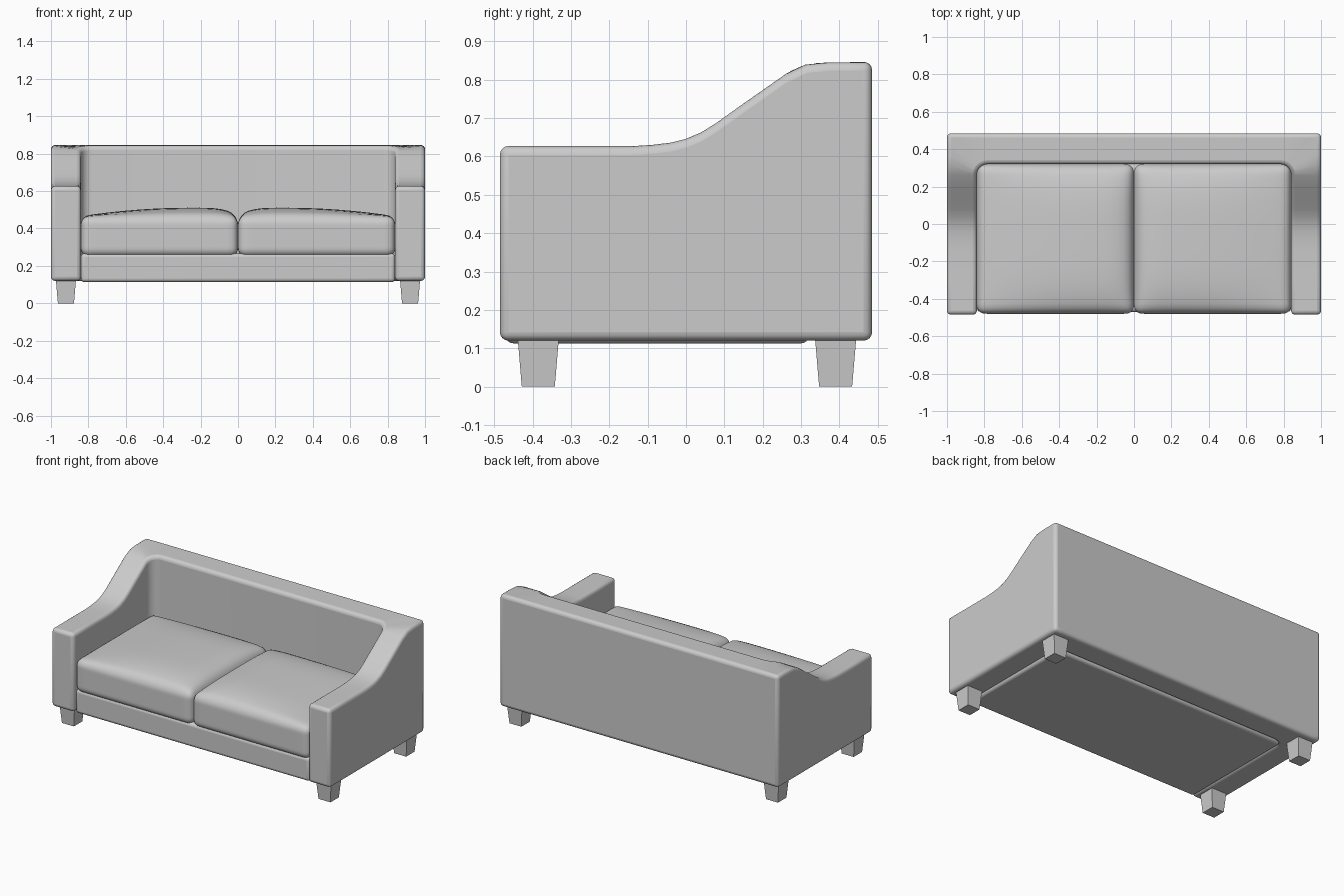
import bpy, bmesh, math
from mathutils import Vector

if "Cube" in bpy.data.objects:
    bpy.data.objects.remove(bpy.data.objects["Cube"])


def make_object(name, bm):
    bmesh.ops.recalc_face_normals(bm, faces=bm.faces)
    mesh = bpy.data.meshes.new(name)
    bm.to_mesh(mesh)
    bm.free()
    ob = bpy.data.objects.new(name, mesh)
    bpy.context.collection.objects.link(ob)
    return ob


def bevel(ob, width, segments=4):
    m = ob.modifiers.new("Bevel", 'BEVEL')
    m.width, m.segments = width, segments
    m.limit_method, m.angle_limit = 'ANGLE', math.radians(40)
    m.use_clamp_overlap = False


def mirror(ob, x=True, y=False):
    m = ob.modifiers.new("Mirror", 'MIRROR')
    m.use_axis = (x, y, False)
    m.use_mirror_merge = False


def smooth(ob, angle=40):
    bpy.ops.object.select_all(action='DESELECT')
    bpy.context.view_layer.objects.active = ob
    ob.select_set(True)
    bpy.ops.object.shade_smooth_by_angle(angle=math.radians(angle))


# Height of the arm and back along the depth
PROFILE = [(-0.485, 0.627), (-0.3, 0.627), (-0.14, 0.627), (-0.09, 0.630),
           (-0.04, 0.636), (0.0, 0.646), (0.04, 0.663), (0.08, 0.688), (0.14, 0.731),
           (0.2, 0.773), (0.26, 0.815), (0.29, 0.833), (0.32, 0.843), (0.35, 0.847), (0.485, 0.847)]


def height(y):
    for (y0, z0), (y1, z1) in zip(PROFILE, PROFILE[1:]):
        if y <= y1:
            return z0 + (z1 - z0) * (y - y0) / (y1 - y0)
    return PROFILE[-1][1]


# Arms and back: one U-shaped shell with a rounded inner corner
half = [((1.0, y), (0.84, y)) for y, z in PROFILE if y < 0.25]
n = 8
for i in range(n + 1):
    a = math.pi / 2 * i / n
    inner = (0.78 + 0.06 * math.cos(a), 0.26 + 0.06 * math.sin(a))
    t = 2 * i / n
    outer = (1.0, 0.26 + 0.225 * t) if t <= 1 else (1.0 - 0.22 * (t - 1), 0.485)
    half.append((outer, inner))
stations = half + [((-o[0], o[1]), (-i[0], i[1])) for o, i in reversed(half)]
bm = bmesh.new()
rings = []
for (ox, oy), (ix, iy) in stations:
    rings.append([bm.verts.new(p) for p in ((ox, oy, 0.12), (ox, oy, height(oy)),
                                            (ix, iy, height(iy)), (ix, iy, 0.12))])
for a, b in zip(rings, rings[1:]):
    for k in range(4):
        j = (k + 1) % 4
        bm.faces.new((a[k], a[j], b[j], b[k]))
bm.faces.new(rings[0])
bm.faces.new(rings[-1])
shell = make_object("arms_and_back", bm)
bevel(shell, 0.022)
smooth(shell)

# Seat base between the arms
bm = bmesh.new()
bmesh.ops.create_cube(bm, size=1)
for v in bm.verts:
    v.co = Vector((v.co.x * 1.68, -0.075 + v.co.y * 0.79, 0.19 + v.co.z * 0.154))
base = make_object("seat_base", bm)
bevel(base, 0.02)
smooth(base)

# Puffy seat cushions
bm = bmesh.new()
bmesh.ops.create_cube(bm, size=2)
bmesh.ops.subdivide_edges(bm, edges=bm.edges, cuts=23, use_grid_fill=True)
size, radius = Vector((0.42, 0.4, 0.108)), 0.045
for v in bm.verts:
    p = Vector([math.sin(c * math.pi / 2) * s for c, s in zip(v.co, size)])
    core = Vector([max(radius - s, min(s - radius, c)) for c, s in zip(p, size)])
    p = core + (p - core).normalized() * radius
    s, d = (p.x / size.x + 1) / 2, p.y / size.y
    crown = 1 - (1 - s / 0.3) ** 4 if s < 0.3 else 1 - ((s - 0.3) / 0.7) ** 2
    p.z += 0.045 * crown * (1 - d ** 4) * max(0, p.z / size.z)
    v.co = p + Vector((0.42, -0.08, 0.358))
cushion = make_object("seat_cushions", bm)
mirror(cushion)
smooth(cushion, 60)

# Tapered square legs
for name, y in (("front_legs", -0.385), ("back_legs", 0.39)):
    bm = bmesh.new()
    bmesh.ops.create_cube(bm, size=2)
    for v in bm.verts:
        w = 0.054 if v.co.z > 0 else 0.043
        v.co = Vector((0.92 + v.co.x * w, y + v.co.y * w, 0.13 if v.co.z > 0 else 0))
    mirror(make_object(name, bm))
